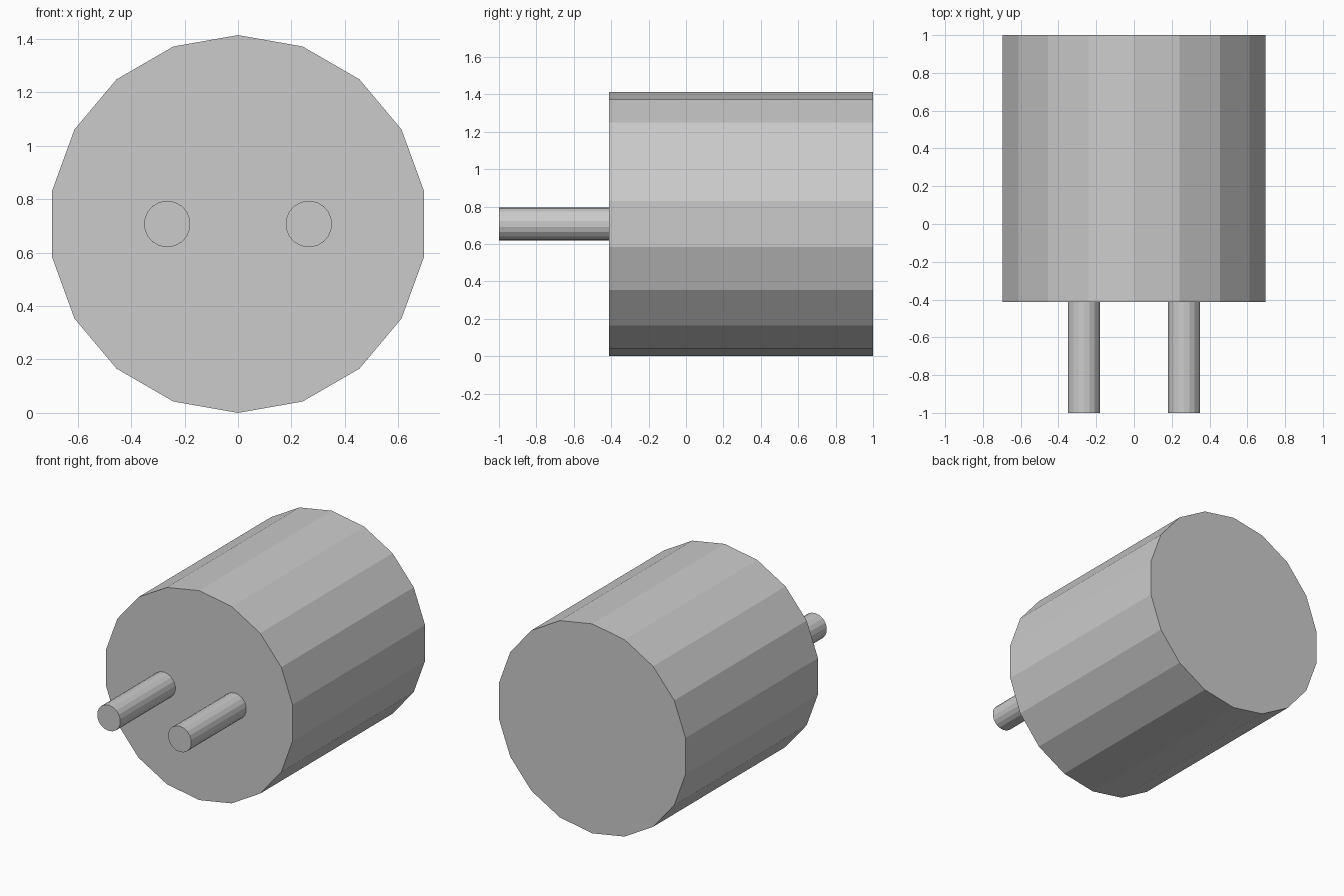
import bpy
from math import radians

if "Cube" in bpy.data.objects:
    bpy.data.objects.remove(bpy.data.objects["Cube"])

SIDES = 18
BODY_R = 0.707
FRONT_Y = -0.413


def cylinder_y(name, radius, y0, y1, x=0.0):
    """Flat-shaded cylinder along y, with a corner pointing straight up."""
    bpy.ops.mesh.primitive_cylinder_add(
        vertices=SIDES, radius=radius, depth=y1 - y0,
        location=(x, (y0 + y1) / 2, BODY_R), rotation=(radians(90), 0, 0))
    obj = bpy.context.object
    obj.name = name
    return obj


# Main drum
cylinder_y("body", BODY_R, FRONT_Y, 1.0)

# Two front prongs, seated slightly into the drum
for side, label in ((-1, "left"), (1, "right")):
    cylinder_y(f"prong_{label}", 0.087, -1.0, FRONT_Y + 0.01, side * 0.265)
